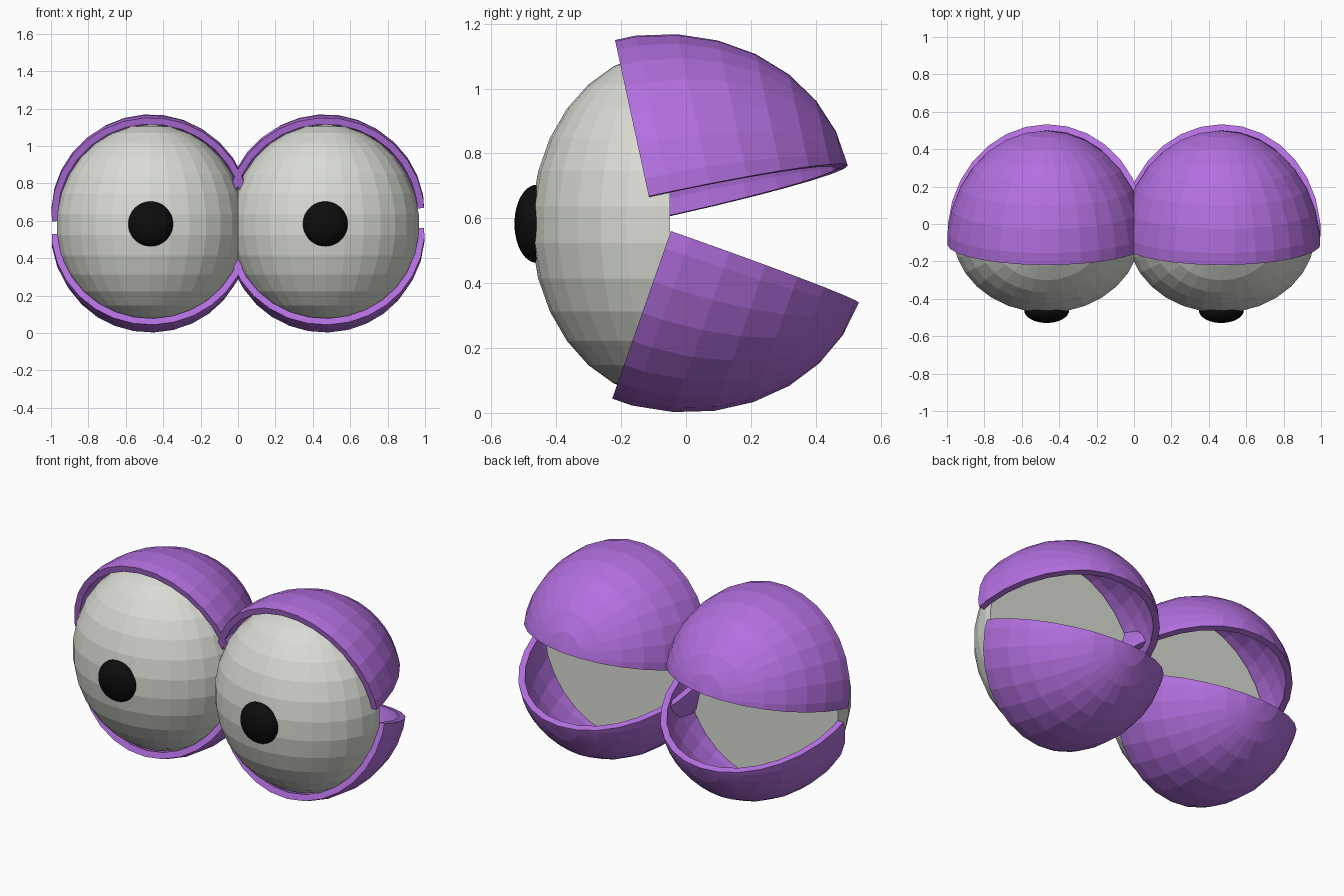
import bpy, bmesh, math
from mathutils import Matrix, Vector

if "Cube" in bpy.data.objects:
    bpy.data.objects.remove(bpy.data.objects["Cube"])


def material(name, rgb):
    m = bpy.data.materials.new(name)
    m.diffuse_color = (*rgb, 1)
    m.use_nodes = True
    m.node_tree.nodes["Principled BSDF"].inputs["Base Color"].default_value = m.diffuse_color
    return m


WHITE = material("eye_white", (0.69, 0.71, 0.65))
PURPLE = material("lid_purple", (0.45, 0.16, 0.74))
BLACK = material("pupil_black", (0.004, 0.004, 0.004))


def sphere(segments, rings, radii, polar_y=False):
    """Ellipsoid bmesh; polar_y puts the poles on the y axis."""
    bm = bmesh.new()
    bmesh.ops.create_uvsphere(bm, u_segments=segments, v_segments=rings, radius=1)
    if polar_y:
        bm.transform(Matrix.Rotation(-math.pi / 2, 4, 'X'))
    bm.transform(Matrix.Diagonal((*radii, 1)))
    return bm


def cut(bm, normal, fill=False):
    """Remove everything on the side the normal points to."""
    res = bmesh.ops.bisect_plane(
        bm, geom=bm.verts[:] + bm.edges[:] + bm.faces[:], dist=1e-4,
        plane_co=(0, 0, 0), plane_no=normal, clear_outer=True)
    if fill:
        edges = [e for e in res["geom_cut"] if isinstance(e, bmesh.types.BMEdge)]
        bmesh.ops.contextual_create(bm, geom=edges)
        bmesh.ops.recalc_face_normals(bm, faces=bm.faces[:])


def add(name, bm, mat, matrix, smooth=False):
    me = bpy.data.meshes.new(name)
    for f in bm.faces:
        f.smooth = smooth
    bm.to_mesh(me)
    bm.free()
    me.materials.append(mat)
    ob = bpy.data.objects.new(name, me)
    ob.matrix_world = matrix
    bpy.context.collection.objects.link(ob)
    return ob


def lid(name, x, side, y, z, pitch, roll):
    """Quarter shell, open at the front, tilted about its hinge."""
    bm = sphere(30, 15, (0.534, 0.62, 0.534), polar_y=True)
    cut(bm, (0, -1, 0))
    cut(bm, (0, 0, -side))
    m = (Matrix.Translation((x, y, z))
         @ Matrix.Rotation(math.radians(pitch), 4, 'X')
         @ Matrix.Rotation(math.radians(roll), 4, 'Y'))
    ob = add(name, bm, PURPLE, m)
    mod = ob.modifiers.new("thickness", 'SOLIDIFY')
    mod.thickness = 0.036
    mod.offset = -1


for label, x in (("left", -0.467), ("right", 0.467)):
    # half eyeball with a flat back
    eye = sphere(30, 15, (0.505, 0.427, 0.535))
    cut(eye, (0, 1, 0), fill=True)
    add(label + "_eyeball", eye, WHITE, Matrix.Translation((x, -0.05, 0.58)))

    # bulging pupil
    add(label + "_pupil", sphere(48, 24, (0.12, 0.068, 0.12), polar_y=True), BLACK,
        Matrix.Translation((x, -0.461, 0.583)), smooth=True)

    # eyelids
    lid(label + "_upper_lid", x, 1, -0.107, 0.632, 12.2, -4)
    lid(label + "_lower_lid", x, -1, -0.052, 0.545, -19.3, -1.8)
